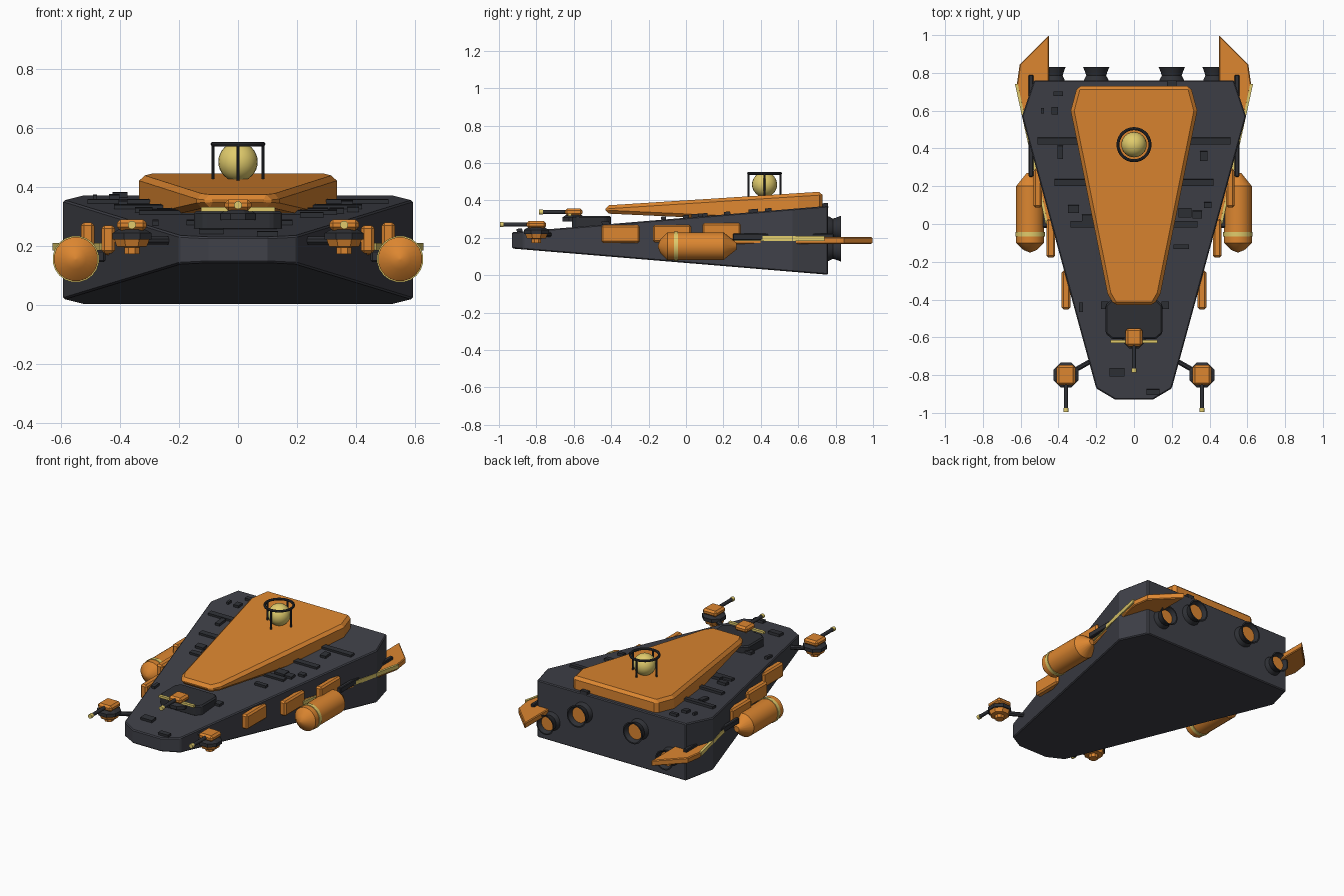
import bpy, bmesh, math
from mathutils import Vector, Matrix

if "Cube" in bpy.data.objects:
    bpy.data.objects.remove(bpy.data.objects["Cube"])


def material(name, rgb):
    m = bpy.data.materials.new(name)
    m.diffuse_color = (*rgb, 1)
    m.use_nodes = True
    m.node_tree.nodes["Principled BSDF"].inputs["Base Color"].default_value = m.diffuse_color
    return m


HULL = material("hull_grey", (0.05, 0.052, 0.065))
DARK = material("dark_metal", (0.028, 0.03, 0.036))
ORANGE = material("orange_paint", (0.72, 0.24, 0.03))
YELLOW = material("yellow_trim", (0.75, 0.6, 0.15))


def finish(name, bm, mat, bevel=0, smooth=False):
    bmesh.ops.recalc_face_normals(bm, faces=bm.faces)
    me = bpy.data.meshes.new(name)
    bm.to_mesh(me)
    bm.free()
    ob = bpy.data.objects.new(name, me)
    bpy.context.collection.objects.link(ob)
    me.materials.append(mat)
    if bevel:
        mod = ob.modifiers.new("bevel", 'BEVEL')
        mod.width, mod.segments = bevel, 1
        mod.limit_method, mod.angle_limit = 'ANGLE', math.radians(40)
    if smooth:
        bpy.context.view_layer.objects.active = ob
        ob.select_set(True)
        bpy.ops.object.shade_smooth_by_angle(angle=math.radians(35))
        ob.select_set(False)
    return ob


def prism(name, outline, low, high, mat, bevel=0):
    """Plan outline raised between two heights, given as functions of y."""
    bm = bmesh.new()
    b = [bm.verts.new((x, y, low(y))) for x, y in outline]
    t = [bm.verts.new((x, y, high(y))) for x, y in outline]
    bm.faces.new(b)
    bm.faces.new(t)
    n = len(b)
    for i in range(n):
        j = (i + 1) % n
        bm.faces.new((b[i], b[j], t[j], t[i]))
    return finish(name, bm, mat, bevel)


def both(half):
    return half + [(-x, y) for x, y in reversed(half)]


def box(name, c, size, mat, bevel=0, rx=0):
    bm = bmesh.new()
    bmesh.ops.create_cube(bm, size=1)
    m = Matrix.Translation(c) @ Matrix.Rotation(rx, 4, 'X') @ Matrix.Diagonal((*size, 1))
    bmesh.ops.transform(bm, matrix=m, verts=bm.verts)
    return finish(name, bm, mat, bevel)


def lathe(name, profile, start, axis, mat, seg=16, smooth=True):
    """Revolve (distance, radius) pairs around an axis from start."""
    bm = bmesh.new()
    q = Vector(axis).to_track_quat('Z', 'Y')
    rings = [[bm.verts.new(Vector(start) + q @ Vector((
        r * math.cos(math.tau * (k + .5) / seg), r * math.sin(math.tau * (k + .5) / seg), d)))
        for k in range(seg)] for d, r in profile]
    for a, b in zip(rings, rings[1:]):
        for k in range(seg):
            j = (k + 1) % seg
            bm.faces.new((a[k], a[j], b[j], b[k]))
    bm.faces.new(rings[0])
    bm.faces.new(rings[-1])
    return finish(name, bm, mat, 0, smooth)


def rod(name, a, b, r, mat, seg=12):
    d = Vector(b) - Vector(a)
    return lathe(name, [(0, r), (d.length, r)], a, d, mat, seg)


def deck(y):
    return 0.23 + (y + 0.93) * 0.0834


# Wedge hull
prism("hull", both([(.10, -.93), (.20, -.87), (.593, .57), (.53, .76)]),
      lambda y: .143 - (y + .93) * .083, deck, HULL, .006)

# Raised armour deck
prism("armour_deck", both([(.105, -.43), (.14, -.37), (.335, .60), (.30, .73)]),
      lambda y: .33 - (y + .43) * .046, lambda y: .373 + (y + .43) * .064, ORANGE, .018)

# Sensor dome and its cage
bm = bmesh.new()
bmesh.ops.create_uvsphere(bm, u_segments=24, v_segments=16, radius=.067,
                          matrix=Matrix.Translation((0, .42, .485)))
finish("sensor_dome", bm, YELLOW, 0, True)
bpy.ops.mesh.primitive_torus_add(location=(0, .42, .545), major_radius=.085, minor_radius=.008,
                                 major_segments=28, minor_segments=8)
ring = bpy.context.object
ring.name = "cage_ring"
ring.data.materials.append(DARK)
for k in range(4):
    x, y = .085 * math.cos(k * math.pi / 2), .42 + .085 * math.sin(k * math.pi / 2)
    rod("cage_post", (x, y, .41), (x, y, .545), .006, DARK, 8)

# Forward bridge block with trim
prism("bridge_block", both([(.115, -.61), (.15, -.58), (.15, -.43), (.12, -.40)]),
      lambda y: .25, lambda y: .318, DARK, .008)
box("bridge_trim", (0, -.622, .324), (.25, .018, .014), YELLOW)


def turret(x, y, z, s, reach):
    """Gun house on a collar; z is the barrel height."""
    lathe("turret_collar", [(0, .072 * s), (.022, .072 * s), (.034, .05 * s)],
          (x, y, z - .05), (0, 0, 1), DARK, 8, False)
    box("turret_house", (x, y, z), (.1 * s, .105 * s, .038), ORANGE, .012)
    rod("turret_barrel", (x, y, z), (x, y - reach, z), .011, DARK)
    rod("turret_muzzle", (x, y - reach + .015, z), (x, y - reach - .005, z), .014, YELLOW)


turret(0, -.60, .338, .9, .18)

for s in (-1, 1):
    # Outrigger gun turrets
    turret(s * .36, -.80, .271, 1, .19)
    lathe("turret_underside", [(0, .028), (.022, .028), (.024, .055), (.05, .065)],
          (s * .36, -.80, .173), (0, 0, 1), ORANGE, 8, False)
    rod("turret_strut", (s * .20, -.71, .218), (s * .36, -.80, .218), .014, DARK, 8)

    # Side armour panels
    for x, y, z in ((.36, -.35, .22), (.44, -.075, .222), (.51, .19, .232)):
        box("side_panel", (s * x, y, z), (.045, .205, .095), ORANGE, .01)

    # Tanks with yellow bands
    lathe("side_tank", [(0, .004), (.012, .035), (.05, .075), (.35, .075), (.42, .018)],
          (s * .55, -.15, .155), (0, 1, 0), ORANGE, 20)
    rod("tank_band", (s * .55, -.065, .155), (s * .55, -.043, .155), .079, YELLOW, 20)
    box("tank_pylon", (s * .49, .06, .165), (.08, .16, .04), DARK, .006)

    # Swept fins, leading-edge trim and dark rails
    fin = [(.45, 1.0), (.605, .845), (.62, .74), (.46, 0), (.42, 0), (.45, .7)]
    prism("rear_fin", [(s * x, y) for x, y in fin],
          lambda y: .168, lambda y: .205, ORANGE, .005)
    trim = [(.63, .74), (.615, .74), (.455, 0), (.468, 0)]
    prism("fin_trim", [(s * x, y) for x, y in trim],
          lambda y: .184, lambda y: .209, YELLOW)
    box("fin_rail", (s * .545, .52, .205), (.025, .54, .035), DARK, .004)

    # Engine nozzles with glowing cores
    for x, z, r in ((.2, .25, .07), (.425, .135, .063)):
        lathe("engine_nozzle", [(0, r), (.02, r * .92), (.04, r * .76), (.06, r * .85), (.085, r),
                                (.085, r * .88), (.055, r * .7)],
              (s * x, .745, z), (0, 1, 0), DARK, 20)
        rod("engine_core", (s * x, .795, z), (s * x, .804, z), r * .7, ORANGE, 20)

# Ribs across the deck
tilt = math.atan(.0834)
for y, w in ((.44, .51), (.22, .42), (0, .335)):
    box("deck_rib", (0, y, deck(y) + .003), (2 * w, .034, .022), DARK, 0, tilt)

# Small surface fittings
for x, y, w, l in ((-.40, .69, .05, .025), (.2, .745, .05, .03), (-.42, .6, .035, .04),
                   (-.485, .6, .015, .03), (-.32, .08, .06, .04), (-.24, .03, .07, .04),
                   (.27, .06, .07, .05), (.335, .05, .05, .04), (.25, -.12, .08, .025),
                   (.39, .10, .04, .03), (-.28, -.44, .02, .05), (-.155, -.43, .04, .04),
                   (-.09, -.785, .08, .045), (.10, -.89, .07, .03), (-.39, .38, .03, .07),
                   (.37, .36, .04, .05), (.165, -.43, .04, .04)):
    box("deck_fitting", (x, y, deck(y) + .004), (w, l, .024), DARK, 0, tilt)
